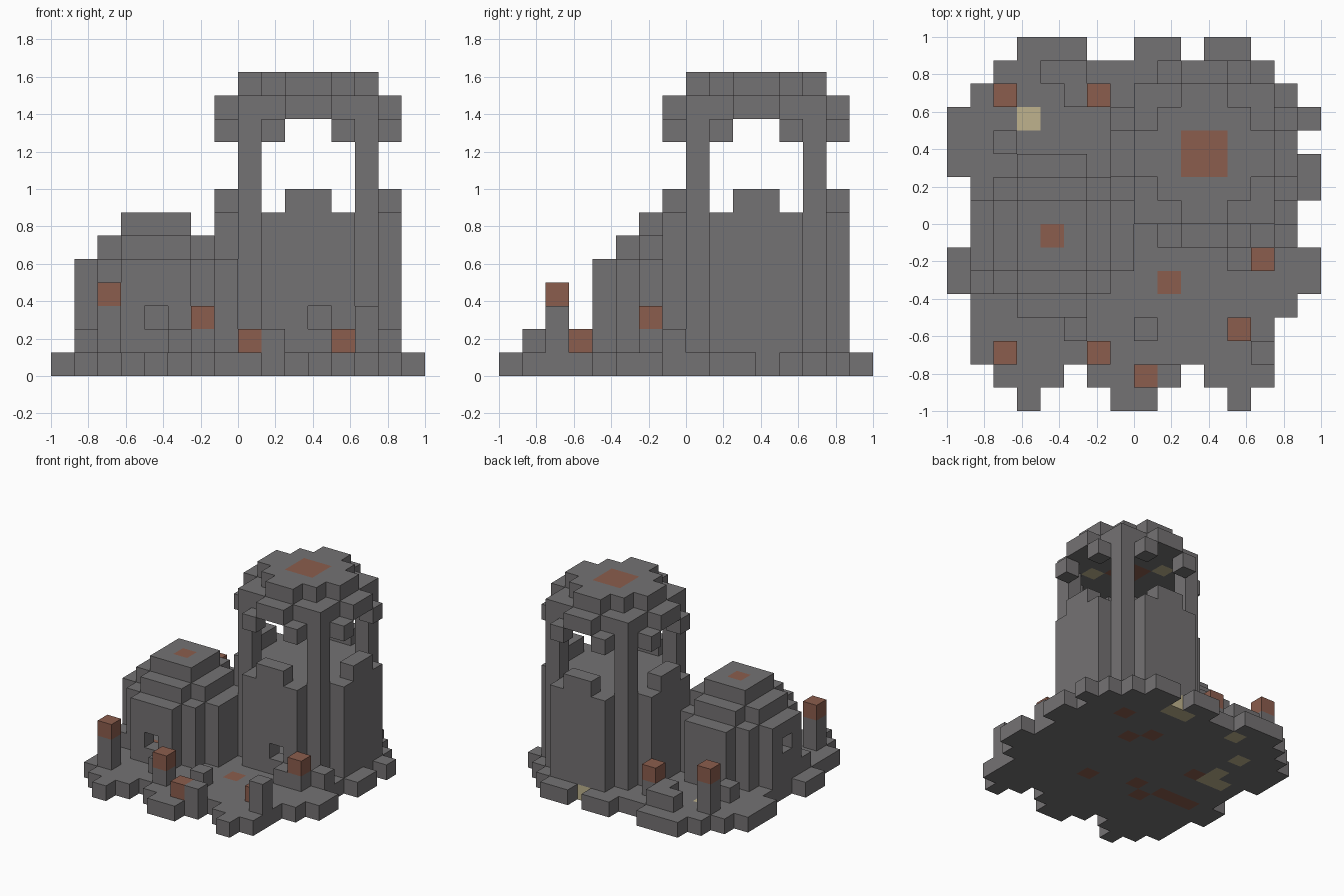
import bpy, bmesh
from mathutils import Vector

old = bpy.data.objects.get("Cube")
if old:
    bpy.data.objects.remove(old, do_unlink=True)

U = 0.125  # size of one block
STONE, RUST, SAND = range(3)


def make_material(name, rgb):
    mat = bpy.data.materials.new(name)
    mat.use_nodes = True
    mat.diffuse_color = (*rgb, 1)
    bsdf = next(n for n in mat.node_tree.nodes if n.type == 'BSDF_PRINCIPLED')
    bsdf.inputs["Base Color"].default_value = (*rgb, 1)
    bsdf.inputs["Roughness"].default_value = 0.9
    return mat


MATERIALS = [make_material("grey_stone", (0.175, 0.168, 0.172)),
             make_material("rust_red", (0.26, 0.11, 0.075)),
             make_material("pale_sand", (0.52, 0.45, 0.27))]


def block_part(name, cells):
    """Skin a {(x, y, z): colour} set of blocks, keeping outer faces only."""
    bm = bmesh.new()
    corners = {}

    def corner(p):
        key = tuple(round(c) for c in p)
        if key not in corners:
            corners[key] = bm.verts.new(Vector(key) * U)
        return corners[key]

    for cell, colour in cells.items():
        mid = Vector(cell) + Vector((.5, .5, .5))
        for axis in range(3):
            for sign in (-1, 1):
                n = Vector((0, 0, 0))
                n[axis] = sign
                if tuple(round(c) for c in Vector(cell) + n) in cells:
                    continue
                a = Vector((0, 0, 0))
                a[(axis + 1) % 3] = 1
                b = n.cross(a)
                ring = [mid + (n + a * i + b * j) / 2
                        for i, j in ((-1, -1), (1, -1), (1, 1), (-1, 1))]
                bm.faces.new([corner(p) for p in ring]).material_index = colour
    mesh = bpy.data.meshes.new(name)
    bm.to_mesh(mesh)
    bm.free()
    for mat in MATERIALS:
        mesh.materials.append(mat)
    obj = bpy.data.objects.new(name, mesh)
    bpy.context.collection.objects.link(obj)
    return obj


def disc(cx, cy, r2, size):
    """Cells of a round layer whose centre is (cx, cy)."""
    span = [i - size / 2 + .5 for i in range(size)]
    return {(round(cx + i - .5), round(cy + j - .5))
            for i in span for j in span if i * i + j * j <= r2}


def rim(layer):
    steps = ((1, 0), (-1, 0), (0, 1), (0, -1))
    return {(x, y) for x, y in layer
            if any((x + i, y + j) not in layer for i, j in steps)}


def stack(layer, low, high, colour=STONE):
    return {(x, y, z): colour for x, y in layer for z in range(low, high)}


# Ragged ground slab, as x spans per row from front to back
ROWS = [[(-5, -4), (-1, 1), (4, 5)], [(-6, -3), (-2, 2), (3, 6)],
        [(-7, 6)], [(-7, 6)], [(-7, 7)], [(-8, 8)], [(-8, 8)], [(-7, 7)],
        [(-7, 7)], [(-7, 8)], [(-8, 8)], [(-8, 7)], [(-8, 8)], [(-7, 7)],
        [(-6, 6)], [(-5, -2), (0, 2), (3, 5)]]
ground = {(x, j - 8, 0): STONE for j, row in enumerate(ROWS)
          for a, b in row for x in range(a, b)}
for x, y in ((4, 4), (2, 2), (1, 3), (1, -3), (-2, -2), (-4, -2), (-4, 1),
             (-6, -2), (-5, -2), (-3, -3)):
    ground[x, y, 0] = RUST
for x, y in ((1, 6), (2, 6), (-3, 6), (-5, 4), (-5, 2), (-5, 1), (-6, 1)):
    ground[x, y, 0] = SAND
block_part("ground_slab", ground)

# Round tower: hollow wall, floor, parapet blocks and a small window
body = disc(3, 3, 16, 8)
tower = stack(rim(body), 1, 7) | stack(body, 6, 7)
middle = (2, 3)
parapet = {(x, y) for x, y in body
           if (x in middle and y in (-1, 6)) or (y in middle and x in (-1, 6))}
tower |= stack(parapet, 7, 8)
del tower[3, -1, 2]
block_part("tower_body", tower)

# Four pillars holding the roof
for x, side in ((0, "right"), (5, "left")):
    for y, end in ((0, "front"), (5, "back")):
        block_part(f"pillar_{end}_{side}", stack({(x, y)}, 7, 11))

# Tower roof: two round layers with blocks hanging from the eaves
roof = stack(disc(3, 3, 12.5, 8), 11, 12) | stack(disc(3, 3, 8.4, 6), 12, 13)
roof |= stack({(x, y) for x in middle for y in middle}, 11, 13, RUST)
roof |= stack({(4, 1), (1, 4)}, 11, 12, SAND)
block_part("tower_roof", roof)
eaves = {(x, y) for x, y in body
         if (x in (-1, 6) and y in (1, 4)) or (y in (-1, 6) and x in (1, 4))}
block_part("roof_eaves", stack(eaves, 10, 11))

# Domed hut with stepped top and two windows
hut_plan = disc(-3.5, -.5, 10, 7)
hut = stack(rim(hut_plan), 1, 5) | stack(hut_plan, 4, 5)
hut |= stack(disc(-3.5, -.5, 5, 5), 5, 6) | stack(disc(-3.5, -.5, 2, 3), 6, 7)
hut[-4, -1, 6] = RUST
for window in ((-4, -4, 2), (-7, -1, 3)):
    del hut[window]
block_part("domed_hut", hut)

# Posts with a red cap block: x, y, top
POSTS = [(-6, -6, 4), (-2, -6, 3), (0, -7, 2), (4, -5, 2), (5, -2, 3),
         (-6, 5, 4), (-2, 5, 3)]
for i, (x, y, top) in enumerate(POSTS):
    post = stack({(x, y)}, 1, top)
    post[x, y, top - 1] = RUST
    block_part(f"capped_post_{i + 1}", post)
block_part("plain_post", stack({(5, -6)}, 1, 3))

# Loose rubble blocks
rubble = {(1, -7), (0, -5), (-3, -5), (4, -2), (6, -1), (-7, -3), (-6, 3),
          (-4, 6), (-3, 6), (-3, 5)}
block_part("rubble", stack(rubble, 1, 2))
